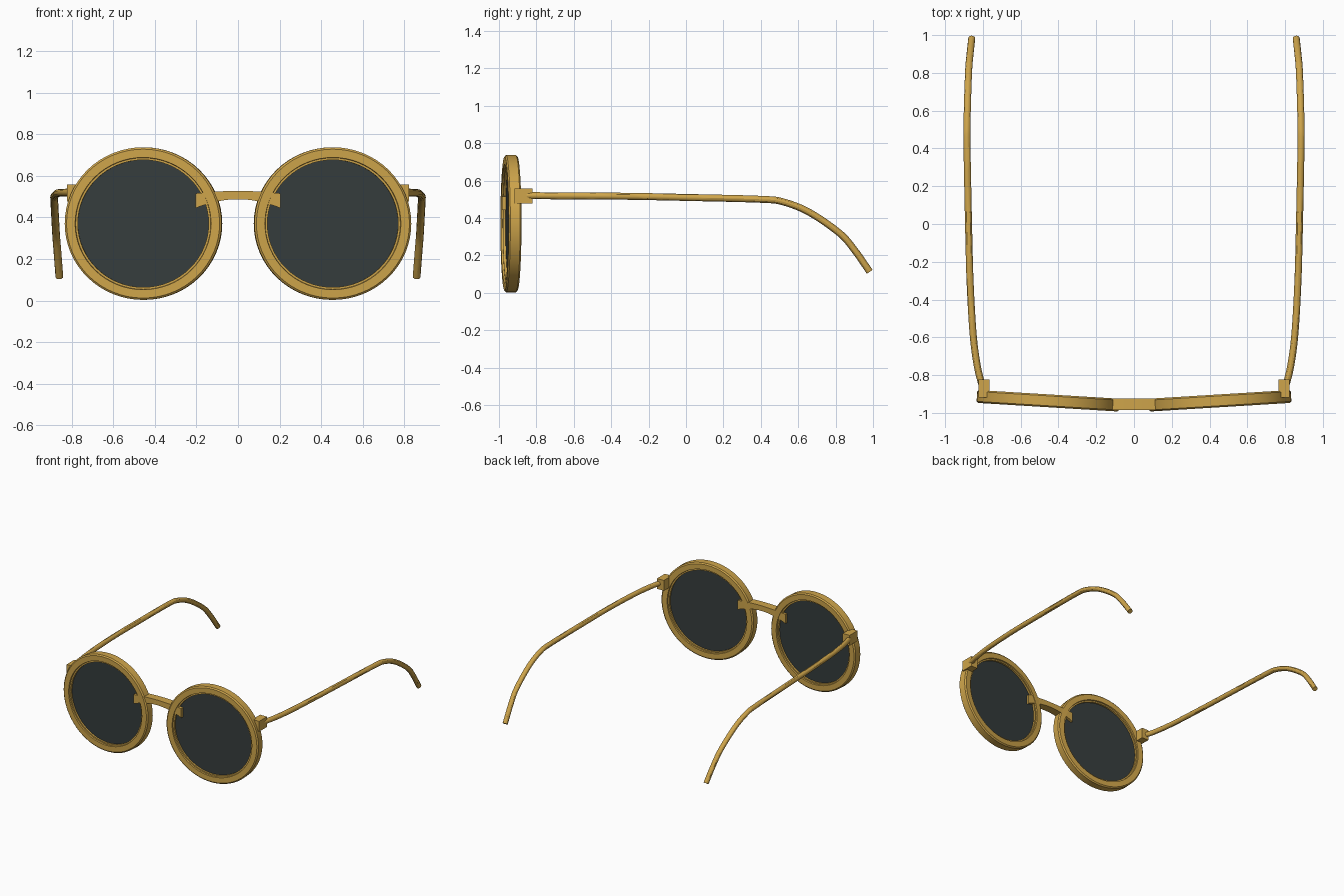
import bpy, bmesh, math
from mathutils import Vector, Matrix

cube = bpy.data.objects.get("Cube")
if cube:
    bpy.data.objects.remove(cube, do_unlink=True)


def material(name, color):
    m = bpy.data.materials.new(name)
    m.use_nodes = True
    m.diffuse_color = color
    m.node_tree.nodes["Principled BSDF"].inputs["Base Color"].default_value = color
    return m


GOLD = material("warm gold", (0.62, 0.375, 0.07, 1))
DARK = material("dark tinted glass", (0.036, 0.046, 0.046, 1))
SEGMENTS = 64


def finish(name, bm, mat, angle=30):
    """Turn a bmesh into a named, shaded object."""
    bmesh.ops.recalc_face_normals(bm, faces=bm.faces)
    mesh = bpy.data.meshes.new(name)
    bm.to_mesh(mesh)
    bm.free()
    mesh.materials.append(mat)
    obj = bpy.data.objects.new(name, mesh)
    bpy.context.collection.objects.link(obj)
    bpy.ops.object.select_all(action="DESELECT")
    obj.select_set(True)
    bpy.context.view_layer.objects.active = obj
    bpy.ops.object.shade_smooth_by_angle(angle=math.radians(angle))
    return obj


def bridge_rings(bm, rings, closed=False):
    """Skin consecutive rings of vertices, capping open ends."""
    n = len(rings[0])
    for i in range(len(rings) if closed else len(rings) - 1):
        a, b = rings[i], rings[(i + 1) % len(rings)]
        for j in range(n):
            bm.faces.new((a[j], a[(j + 1) % n], b[(j + 1) % n], b[j]))
    if not closed:
        bm.faces.new(rings[0])
        bm.faces.new(rings[-1])


def lathe(profile):
    """Spin a closed (radius, depth) profile about y, slightly wide in x."""
    bm = bmesh.new()
    rings = []
    for i in range(SEGMENTS):
        t = math.tau * i / SEGMENTS
        rings.append([bm.verts.new((1.03 * r * math.cos(t), y, r * math.sin(t)))
                      for r, y in profile])
    bridge_rings(bm, rings, closed=True)
    return bm


def smooth_path(points, steps=6):
    """Catmull-Rom path through the points."""
    p = [Vector(q) for q in points]
    p = [2 * p[0] - p[1]] + p + [2 * p[-1] - p[-2]]
    out = []
    for a, b, c, d in zip(p, p[1:], p[2:], p[3:]):
        for k in range(steps):
            t = k / steps
            out.append(0.5 * (2 * b + (c - a) * t + (2 * a - 5 * b + 4 * c - d) * t * t
                              + (3 * b - a - 3 * c + d) * t ** 3))
    return out + [p[-2]]


def tube(path, radius, sides=12):
    bm = bmesh.new()
    rings = []
    for i, p in enumerate(path):
        tangent = (path[min(i + 1, len(path) - 1)] - path[max(i - 1, 0)]).normalized()
        u = tangent.cross(Vector((1, 0, 0))).normalized()
        v = tangent.cross(u)
        rings.append([bm.verts.new(p + radius * (u * math.cos(math.tau * k / sides)
                                                 + v * math.sin(math.tau * k / sides)))
                      for k in range(sides)])
    bridge_rings(bm, rings)
    return bm


# Rim cross-section: chamfered edges and a small inner step
half = [(0.306, 0.024), (0.316, 0.024), (0.318, 0.034), (0.358, 0.034), (0.367, 0.026)]
rim_profile = [(r, -y) for r, y in half] + [(r, y) for r, y in reversed(half)]

arm_points = [(0.803, -0.86, 0.52), (0.83, -0.75, 0.519), (0.852, -0.58, 0.518),
              (0.868, -0.3, 0.516), (0.876, 0.0, 0.51), (0.884, 0.4, 0.5),
              (0.884, 0.52, 0.486), (0.881, 0.66, 0.43), (0.875, 0.82, 0.32),
              (0.868, 0.9, 0.23), (0.859, 0.982, 0.113)]

for side, label in ((1, "left"), (-1, "right")):
    place = (Matrix.Translation((0.4545 * side, -0.936, 0.37))
             @ Matrix.Rotation(math.radians(3.5 * side), 4, "Z"))

    # Round rim
    bm = lathe(rim_profile)
    bm.transform(place)
    finish(label + "_rim", bm, GOLD)

    # Dark lens disc
    bm = bmesh.new()
    bmesh.ops.create_cone(bm, cap_ends=True, segments=SEGMENTS, radius1=0.31,
                          radius2=0.31, depth=0.02)
    bm.transform(place @ Matrix.Diagonal((1.03, 1, 1, 1)) @ Matrix.Rotation(math.pi / 2, 4, "X"))
    finish(label + "_lens", bm, DARK)

    # Hinge block
    bm = bmesh.new()
    bmesh.ops.create_cube(bm, size=1)
    bm.transform(Matrix.Translation((0.794 * side, -0.87, 0.517))
                 @ Matrix.Diagonal((0.058, 0.096, 0.08, 1)))
    finish(label + "_hinge", bm, GOLD)

    # Temple arm curving down behind the ear
    path = smooth_path([(x * side, y, z) for x, y, z in arm_points])
    finish(label + "_temple_arm", tube(path, 0.0185), GOLD)

# Arched nose bridge, thicker at its ends
bm = bmesh.new()
rings = []
for i in range(17):
    s = -1 + i / 8
    top, low = 0.527 - 0.012 * s * s, 0.487 - 0.043 * s * s
    rings.append([bm.verts.new((0.204 * s, y, z)) for y, z in
                  ((-0.985, low), (-0.985, top), (-0.923, top), (-0.923, low))])
bridge_rings(bm, rings)
finish("nose_bridge", bm, GOLD)
